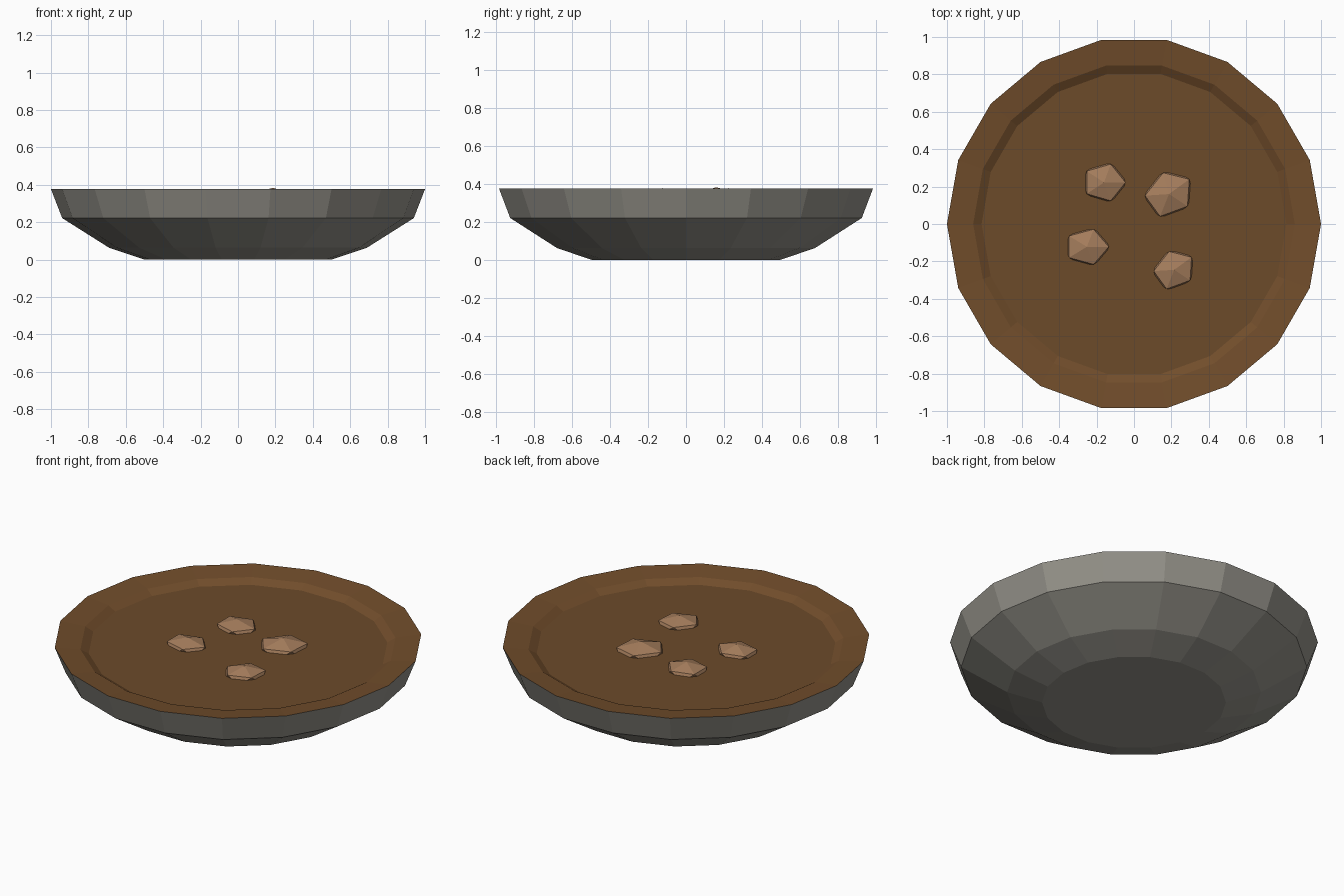
import bpy, bmesh, math

if "Cube" in bpy.data.objects:
    bpy.data.objects.remove(bpy.data.objects["Cube"])

SIDES = 18


def material(name, rgb):
    m = bpy.data.materials.new(name)
    m.diffuse_color = (*rgb, 1)
    m.use_nodes = True
    m.node_tree.nodes["Principled BSDF"].inputs["Base Color"].default_value = m.diffuse_color
    return m


def finish(bm, name, mat):
    me = bpy.data.meshes.new(name)
    bm.to_mesh(me)
    bm.free()
    me.materials.append(mat)
    ob = bpy.data.objects.new(name, me)
    bpy.context.collection.objects.link(ob)
    return ob


def lathe(name, profile, mat, cap_start=False, cap_end=False):
    """Turn (radius, z) points into a faceted ring; optional flat end caps."""
    bm = bmesh.new()
    rings = []
    for r, z in profile:
        rings.append([bm.verts.new((r * math.cos(a), r * math.sin(a), z))
                      for a in (math.tau * i / SIDES for i in range(SIDES))])
    for lo, hi in zip(rings, rings[1:]):
        for i in range(SIDES):
            j = (i + 1) % SIDES
            bm.faces.new((lo[i], lo[j], hi[j], hi[i]))
    if cap_start:
        bm.faces.new(rings[0][::-1])
    if cap_end:
        bm.faces.new(rings[-1])
    return finish(bm, name, mat)


stone = material("stone", (0.30, 0.29, 0.255))
broth = material("broth", (0.15, 0.07, 0.023))
rim_brown = material("rim_brown", (0.165, 0.074, 0.024))
meat = material("meat", (0.376, 0.205, 0.107))

# Outer bowl shell, flat base
lathe("bowl", [(0.5, 0), (0.69, 0.064), (0.94, 0.222), (1.0, 0.377)],
      stone, cap_start=True)

# Shallow sloping lip inside the bowl
lathe("inner_rim", [(1.0, 0.377), (0.86, 0.361), (0.815, 0.335)], rim_brown)

# Flat stew surface
lathe("stew_surface", [(0.815, 0.335)], broth, cap_end=True)

# Chunks half sunk in the stew: x, y, radius x, radius y, top z, turn
chunks = [(-0.16, 0.222, 0.128, 0.115, 0.379, 0),
          (0.187, 0.160, 0.150, 0.130, 0.384, 36),
          (-0.252, -0.122, 0.131, 0.110, 0.379, 0),
          (0.215, -0.245, 0.128, 0.112, 0.379, 36)]
for n, (x, y, rx, ry, top, turn) in enumerate(chunks, 1):
    bm = bmesh.new()
    bmesh.ops.create_icosphere(bm, subdivisions=1, radius=1)
    ob = finish(bm, f"meat_chunk_{n}", meat)
    rz = rx * 0.4
    ob.scale = (rx, ry, rz)
    ob.location = (x, y, top - rz)
    ob.rotation_euler.z = math.radians(turn)
